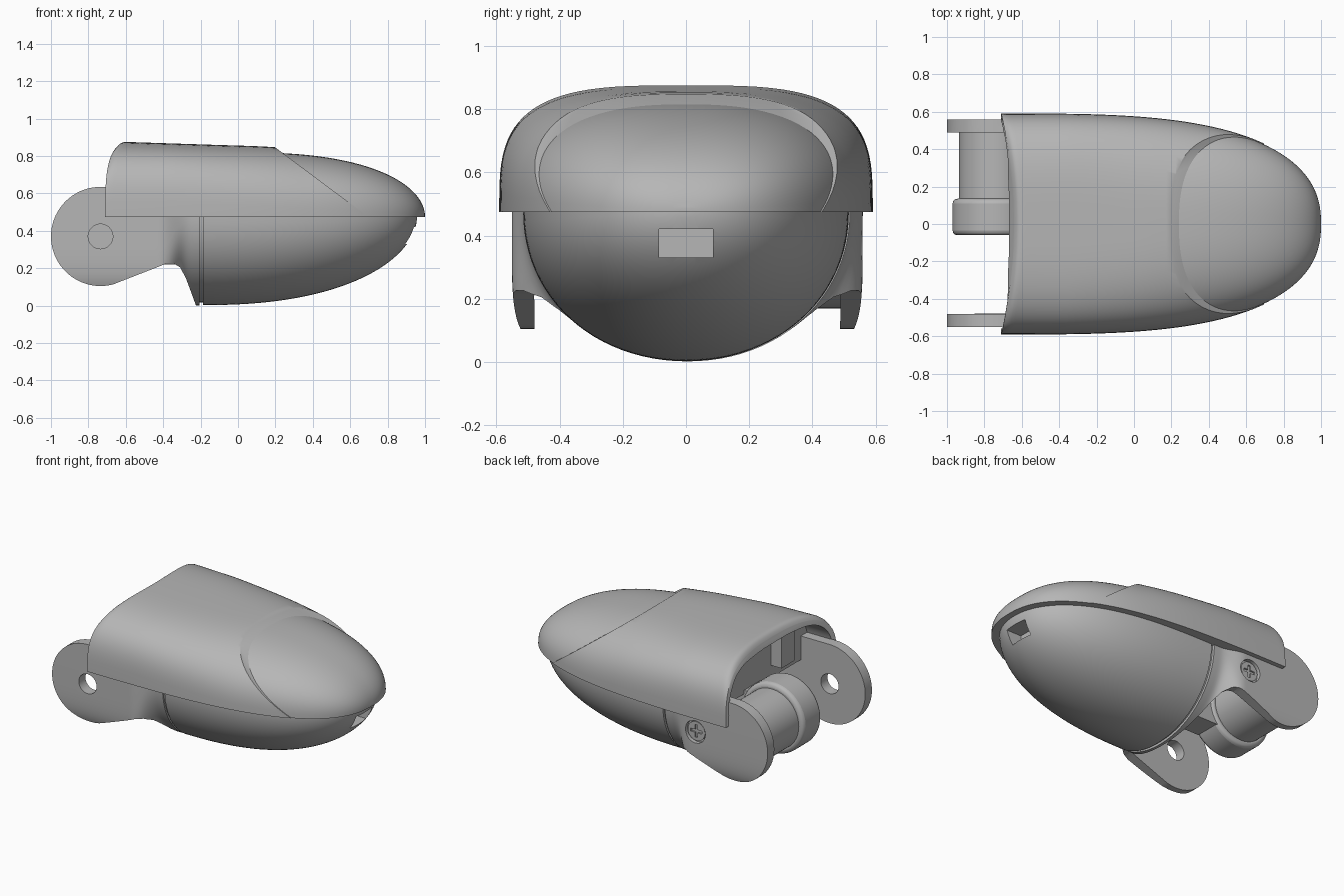
import bpy, bmesh, math
from mathutils import Vector

if "Cube" in bpy.data.objects:
    bpy.data.objects.remove(bpy.data.objects["Cube"], do_unlink=True)

GREY = (0.47, 0.47, 0.47, 1)
mat = bpy.data.materials.new("mid grey")
mat.use_nodes = True
mat.diffuse_color = GREY
mat.node_tree.nodes["Principled BSDF"].inputs["Base Color"].default_value = GREY

SPLIT = 0.475            # height where cover and bowl meet
PIN = (-0.735, 0.37)     # hinge axis in x, z


def clamp(v):
    return min(max(v, 0), 1)


def finish(name, bm):
    bmesh.ops.recalc_face_normals(bm, faces=bm.faces)
    mesh = bpy.data.meshes.new(name)
    bm.to_mesh(mesh)
    bm.free()
    mesh.materials.append(mat)
    ob = bpy.data.objects.new(name, mesh)
    bpy.context.collection.objects.link(ob)
    return ob


def activate(ob):
    bpy.ops.object.select_all(action='DESELECT')
    ob.select_set(True)
    bpy.context.view_layer.objects.active = ob


def smooth(ob, angle=35):
    activate(ob)
    bpy.ops.object.shade_smooth_by_angle(angle=math.radians(angle))


def cut(ob, cutter, operation='DIFFERENCE'):
    activate(ob)
    mod = ob.modifiers.new("cut", 'BOOLEAN')
    mod.object, mod.operation, mod.solver = cutter, operation, 'EXACT'
    bpy.ops.object.modifier_apply(modifier=mod.name)
    bpy.data.objects.remove(cutter, do_unlink=True)


def loft(x0, x1, shape, count, start=0.0, sweep=math.pi, seg=48, ease=True, warp=None):
    """Superellipse rings along x; shape(x) gives half width, height, exponent."""
    bm = bmesh.new()
    rings = []
    for i in range(count + 1):
        u = i / count
        x = x0 + (x1 - x0) * ((1 - math.cos(u * math.pi)) / 2 if ease else u)
        w, h, n = shape(x)
        ring = []
        full = sweep > 4
        for k in range(seg if full else seg + 1):
            a = start + sweep * k / seg
            c, s = math.cos(a), math.sin(a)
            y = math.copysign(abs(c) ** (2 / n), c) * w
            z = math.copysign(abs(s) ** (2 / n), s) * h
            dx = warp(x, y) if warp else 0
            ring.append(bm.verts.new((x + dx, y, SPLIT + z)))
        rings.append(ring)
    m = len(rings[0])
    for a, b in zip(rings, rings[1:]):
        for k in range(m):
            j = (k + 1) % m
            bm.faces.new((a[k], a[j], b[j], b[k]))
    bm.faces.new(rings[0])
    bm.faces.new(rings[-1])
    return bm


def slice_off(bm, point, normal, keep_back):
    geom = bm.verts[:] + bm.edges[:] + bm.faces[:]
    out = bmesh.ops.bisect_plane(bm, geom=geom, plane_co=point, plane_no=normal,
                                 clear_outer=keep_back, clear_inner=not keep_back)
    edges = [e for e in out["geom_cut"] if isinstance(e, bmesh.types.BMEdge)]
    bmesh.ops.holes_fill(bm, edges=edges, sides=0)


def prism(name, outline, y0, y1):
    bm = bmesh.new()
    face = bm.faces.new([bm.verts.new((x, y0, z)) for x, z in outline])
    ext = bmesh.ops.extrude_face_region(bm, geom=[face])["geom"]
    bmesh.ops.translate(bm, vec=(0, y1 - y0, 0),
                        verts=[v for v in ext if isinstance(v, bmesh.types.BMVert)])
    return finish(name, bm)


def disc(name, centre, radius, y0, y1, seg=64):
    ring = [(centre[0] + radius * math.cos(math.tau * i / seg),
             centre[1] + radius * math.sin(math.tau * i / seg)) for i in range(seg)]
    return prism(name, ring, y0, y1)


def box(name, x0, x1, y0, y1, z0, z1):
    return prism(name, [(x0, z0), (x1, z0), (x1, z1), (x0, z1)], y0, y1)


# Upper cover shapes
def nose_shape(x):
    t = min((x + 0.71) / 1.71, 0.9999)
    s = min(max(x, 0), 0.9995)
    return 0.586 * (1 - t ** 3.2) ** 0.42, 0.345 * (1 - s ** 2.5) ** 0.5, 2.45


def hood_shape(x):
    w, h, n = nose_shape(x)
    h += 0.03 + 0.025 * clamp((0.2 - x) / 0.85)
    h -= 0.03 * clamp((-0.67 - x) / 0.04) ** 2      # rounded rear edge
    return w + 0.005, h, 2.6 + 0.8 * clamp((0.35 - x) / 0.7)


def rear_curve(x, y):
    return 0.068 * clamp((-0.1 - x) / 0.61) * (1 - (y / 0.59) ** 2)


# Hood, cut on a slant at the front and hollow at the rear
slant = Vector((1, 0, 1.34)).normalized()
bm = loft(-0.71, 0.95, hood_shape, 50, warp=rear_curve)
slice_off(bm, Vector((0.2, 0, 0.845)), slant, True)
hood = finish("hood", bm)
cavity = finish("cavity", loft(-0.9, -0.52, lambda x: (0.56, 0.345, 3.3), 2,
                               sweep=math.tau, seg=96, ease=False))
cut(hood, cavity)
smooth(hood)
box("hood_inner_block", -0.6, -0.5, -0.3, -0.16, 0.56, 0.83)

# Nose cap, set slightly below the hood
bm = loft(0.1, 1.0, nose_shape, 50)
slice_off(bm, Vector((0.17, 0, 0.845)), slant, False)
smooth(finish("nose_cap", bm))


# Lower bowl with a slot in the front
def bowl_shape(x):
    t = min(max((x + 0.19) / 1.147, 0), 0.9998)
    return 0.515 * (1 - t ** 2.8) ** 0.47, 0.472 * (1 - t ** 2.3) ** 0.52, 2.06


bowl = finish("lower_bowl", loft(-0.187, 0.957, bowl_shape, 50, start=math.pi))
cut(bowl, box("slot_cutter", 0.83, 1.1, -0.085, 0.085, 0.33, 0.42))
smooth(bowl)

# Recessed core that shows in the seam
smooth(finish("seam_core", loft(-0.23, -0.15, lambda x: (0.5, 0.457, 2.06), 2,
                                start=math.pi, ease=False)))


# Rear frame: a ring that spreads into two hinge ears
def spread(x):
    f = clamp((-0.25 - x) / 0.17)
    return f * f * (3 - 2 * f)


def frame_shape(x):
    f = spread(x)
    return 0.515 + 0.04 * f, 0.473, 2.06 + 3.6 * f * f


def hollow_shape(x):
    f = spread(x)
    return 0.45 + 0.034 * f, 0.42 + 0.04 * f, 2.06 + 16 * f * f


frame = finish("hinge_frame", loft(-1.05, -0.205, frame_shape, 60, sweep=math.tau,
                                   seg=96, ease=False))
outline = [(PIN[0] + 0.265 * math.cos(math.radians(a)),
            PIN[1] + 0.265 * math.sin(math.radians(a))) for a in range(90, 286, 5)]
outline += [(-0.42, 0.21), (-0.38, 0.226), (-0.345, 0.226), (-0.31, 0.205), (-0.28, 0.15),
            (-0.25, 0.07), (-0.23, 0.015), (-0.22, -0.01), (-0.19, -0.01), (-0.19, 0.635)]
cut(frame, prism("outline_cutter", outline, -0.8, 0.8), 'INTERSECT')
cut(frame, finish("hollow", loft(-1.1, -0.15, hollow_shape, 60, sweep=math.tau,
                                 seg=96, ease=False)))
cut(frame, disc("pin_hole", PIN, 0.066, -0.8, -0.3))
SCREW = (-0.46, 0.37)
cut(frame, disc("screw_recess", SCREW, 0.075, 0.528, 0.8))
frame.location.y = 0.004
smooth(frame, 30)

# Screw with a cross slot
screw = disc("screw", SCREW, 0.064, 0.5, 0.547, 32)
for a, b in ((0.042, 0.01), (0.01, 0.042)):
    cut(screw, box("cross_cutter", SCREW[0] - a, SCREW[0] + a, 0.535, 0.6,
                   SCREW[1] - b, SCREW[1] + b))
smooth(screw)

# Hinge barrel on the left ear, ending in a wider collar joined to the body
smooth(disc("hinge_barrel", PIN, 0.2, 0.1, 0.5))
collar = disc("hinge_collar", PIN, 0.235, -0.06, 0.135)
bevel = collar.modifiers.new("edge", 'BEVEL')
bevel.width, bevel.segments, bevel.limit_method = 0.025, 3, 'ANGLE'
smooth(collar)
box("collar_arm", -0.7, -0.2, -0.05, 0.125, 0.22, 0.5)
